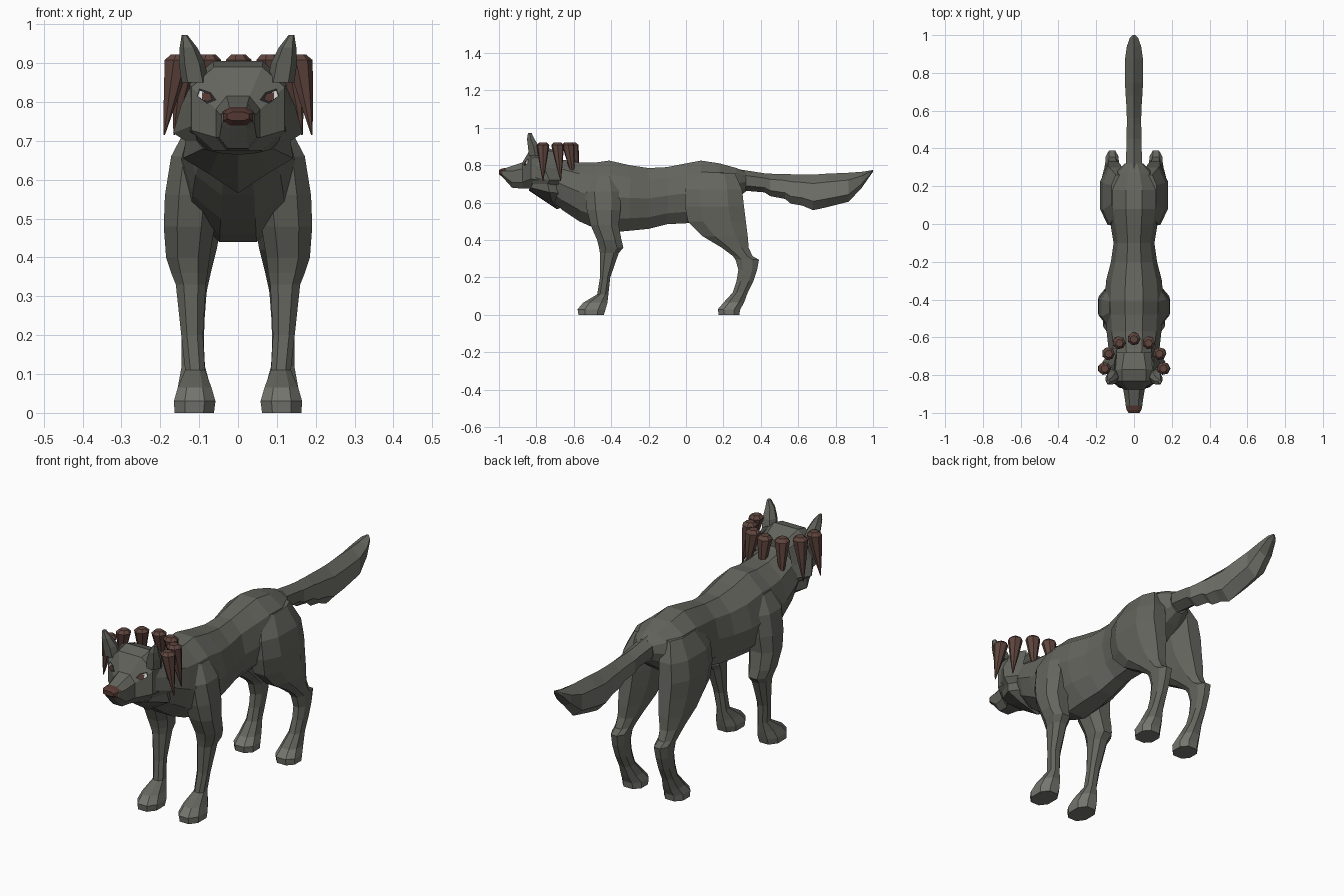
import bpy
import bmesh
import math
from mathutils import Vector
from mathutils.bvhtree import BVHTree

default_cube = bpy.data.objects.get("Cube")
if default_cube:
    bpy.data.objects.remove(default_cube, do_unlink=True)


def make_material(name, red, green, blue):
    material = bpy.data.materials.new(name)
    material.use_nodes = True
    material.diffuse_color = (red, green, blue, 1)
    shader = material.node_tree.nodes["Principled BSDF"]
    shader.inputs["Base Color"].default_value = (red, green, blue, 1)
    shader.inputs["Roughness"].default_value = 0.9
    return material


FUR = make_material("dark grey fur", .13, .13, .113)
PALE = make_material("pale grey fur", .18, .18, .16)
BROWN = make_material("brown horn", .115, .06, .048)
NOSE = make_material("nose brown", .09, .04, .032)
RIM = make_material("eye rim black", .02, .02, .02)
WHITE = make_material("eye white", .8, .8, .8)


def finish(name, bm, materials, mirrored=False):
    """Turn a bmesh into a linked object with flat faces."""
    bmesh.ops.recalc_face_normals(bm, faces=bm.faces[:])
    mesh = bpy.data.meshes.new(name)
    bm.to_mesh(mesh)
    bm.free()
    for material in materials:
        mesh.materials.append(material)
    obj = bpy.data.objects.new(name, mesh)
    bpy.context.scene.collection.objects.link(obj)
    if mirrored:
        obj.modifiers.new("Mirror", "MIRROR")
    return obj


def loft(name, rings, materials, rule=None, mirrored=False):
    """Skin closed rings of points; faces that meet the rule get the second material."""
    bm = bmesh.new()
    loops = [[bm.verts.new(point) for point in ring] for ring in rings]
    count = len(rings[0])
    for first, second in zip(loops, loops[1:]):
        for i in range(count):
            j = (i + 1) % count
            bm.faces.new((first[i], first[j], second[j], second[i]))
    bm.faces.new(loops[0])
    bm.faces.new(loops[-1])
    if rule:
        for face in bm.faces:
            face.material_index = int(rule(face.calc_center_median()))
    return finish(name, bm, materials, mirrored)


def outline(count, flat, power):
    """Unit rounded polygon; flat turns it so that a side faces up."""
    points = []
    for i in range(count):
        angle = math.tau * (i + (0.5 if flat else 0)) / count
        s, c = math.sin(angle), math.cos(angle)
        points.append((math.copysign(abs(s) ** power, s), math.copysign(abs(c) ** power, c)))
    wide = max(p[0] for p in points)
    tall = max(p[1] for p in points)
    return [(a / wide, b / tall) for a, b in points]


def along_y(sections, count, flat=True, power=1.0):
    """Rings from (y, bottom, top, half width)."""
    shape = outline(count, flat, power)
    return [[(w * a, y, (low + high) / 2 + (high - low) / 2 * b) for a, b in shape]
            for y, low, high, w in sections]


def along_z(sections, count, power=0.85):
    """Rings from (z, front, back, inner, outer)."""
    shape = outline(count, True, power)
    return [[((inner + outer) / 2 + (outer - inner) / 2 * a,
              (front + back) / 2 + (back - front) / 2 * b, z) for a, b in shape]
            for z, front, back, inner, outer in sections]


# Torso and neck, with a pale belly
torso = [(-.8, .67, .86, .1), (-.72, .61, .85, .12), (-.66, .56, .83, .135),
         (-.57, .5, .815, .145), (-.48, .46, .815, .15), (-.41, .44, .825, .155),
         (-.3, .45, .8, .148), (-.2, .46, .785, .122), (-.1, .485, .79, .108),
         (0, .49, .81, .125), (.08, .5, .825, .14), (.18, .56, .81, .14),
         (.27, .62, .785, .1), (.32, .66, .765, .05)]
loft("torso", along_y(torso, 10), [FUR, PALE],
     lambda c: c.z < .56 and -.36 < c.y < .02)

# Head and snout
skull = [(-.68, .66, .87, .1), (-.77, .66, .905, .125), (-.83, .675, .89, .12),
         (-.875, .675, .815, .057), (-.93, .68, .797, .048),
         (-.975, .73, .782, .042), (-.997, .755, .772, .03)]
head = loft("head", along_y(skull, 8, power=.75), [FUR])
loft("nose", along_y([(-.962, .738, .787, .04), (-.985, .74, .782, .039),
                      (-1, .752, .774, .028)], 8, power=.75), [NOSE])

# Cheek and throat ruff: front, flared edge and tucked-in point at each step
ruff = [((.1, -.8, .87), (.105, -.74, .88), (.09, -.66, .86)),
        ((.12, -.81, .8), (.147, -.76, .79), (.11, -.66, .78)),
        ((.115, -.82, .74), (.167, -.73, .72), (.115, -.66, .72)),
        ((.105, -.82, .7), (.135, -.74, .7), (.11, -.66, .69)),
        ((.09, -.83, .68), (.142, -.73, .655), (.1, -.66, .65)),
        ((.05, -.84, .67), (.075, -.72, .615), (.05, -.64, .61)),
        ((0, -.84, .665), (0, -.69, .565), (0, -.62, .59))]
loft("cheek_ruff", ruff, [FUR], mirrored=True)

# Ears
ear = [(.85, -.84, -.77, .075, .145), (.9, -.845, -.785, .085, .152),
       (.94, -.85, -.81, .105, .15), (.972, -.845, -.825, .13, .145)]
loft("ears", along_z(ear, 6), [FUR], mirrored=True)

# Eyes: thin plates laid on the face
face_bm = bmesh.new()
face_bm.from_mesh(head.data)
face_tree = BVHTree.FromBMesh(face_bm)


def eye_plate(name, points, material, lift):
    bm = bmesh.new()
    for side in (-1, 1):
        verts = []
        for x, z in points:
            hit = face_tree.ray_cast(Vector((side * x, -2, z)), Vector((0, 1, 0)))[0]
            y = hit.y if hit else -.85
            verts.append(bm.verts.new((side * x, y - lift, z)))
        bm.faces.new(verts)
    finish(name, bm, [material])


eye_plate("eye_rims", [(.055, .805), (.07, .825), (.1, .835), (.106, .815), (.08, .795)], RIM, .003)
eye_plate("eye_whites", [(.086, .803), (.082, .823), (.098, .829), (.103, .815)], WHITE, .005)
eye_plate("irises", [(.066, .806), (.073, .822), (.092, .825), (.093, .808), (.08, .8)], NOSE, .007)

# Legs with pale paws, mirrored to both sides
front_leg = [(.74, -.5, -.38, .05, .13), (.66, -.54, -.35, .05, .172),
             (.56, -.53, -.35, .05, .188), (.48, -.51, -.36, .06, .191),
             (.4, -.475, -.345, .073, .185), (.36, -.465, -.335, .078, .172),
             (.33, -.46, -.36, .083, .16), (.2, -.46, -.405, .09, .146),
             (.11, -.475, -.415, .085, .136), (.065, -.55, -.42, .068, .155),
             (.03, -.58, -.43, .058, .165), (0, -.575, -.44, .062, .163)]
hind_leg = [(.76, .05, .26, .03, .12), (.67, -.005, .3, .03, .165),
            (.58, -.005, .31, .03, .179), (.5, .01, .32, .04, .172),
            (.42, .09, .33, .055, .165), (.36, .19, .335, .07, .157),
            (.315, .25, .355, .08, .152), (.295, .265, .39, .082, .15),
            (.24, .28, .38, .086, .148), (.18, .27, .36, .088, .145),
            (.12, .25, .33, .085, .145), (.065, .2, .31, .07, .155),
            (.03, .17, .29, .06, .165), (0, .175, .285, .062, .163)]
for name, sections in (("front_legs", front_leg), ("hind_legs", hind_leg)):
    loft(name, along_z(sections, 8), [FUR, PALE], lambda c: c.z < .06, mirrored=True)

# Bushy tail with a ragged pale underside
tail = [(.24, .67, .785, .045), (.42, .655, .757, .04), (.45, .635, .755, .04),
        (.53, .62, .752, .038), (.56, .595, .752, .038), (.62, .585, .75, .04),
        (.68, .56, .75, .044), (.75, .575, .755, .048), (.87, .605, .76, .048),
        (.94, .68, .765, .038), (.985, .745, .772, .022), (1, .765, .775, .006)]
loft("tail", along_y(tail, 6, flat=False), [FUR, PALE], lambda c: c.z < .7 and c.y > .35)

# Horn spikes hanging in a half circle behind the ears
SPIKES = 7
for k in range(SPIKES):
    angle = math.pi * k / (SPIKES - 1)
    outward = Vector((math.cos(angle), math.sin(angle), 0))
    rings = []
    for reach, z, radius in ((.155, .922, .02), (.157, .908, .035),
                             (.172, .82, .021), (.19, .715, .002)):
        middle = outward * reach + Vector((0, -.765, z))
        rings.append([middle + radius * Vector((math.cos(t), math.sin(t), 0))
                      for t in (math.tau * i / 7 for i in range(7))])
    loft("horn_spike_" + str(k + 1), rings, [BROWN])

face_bm.free()
